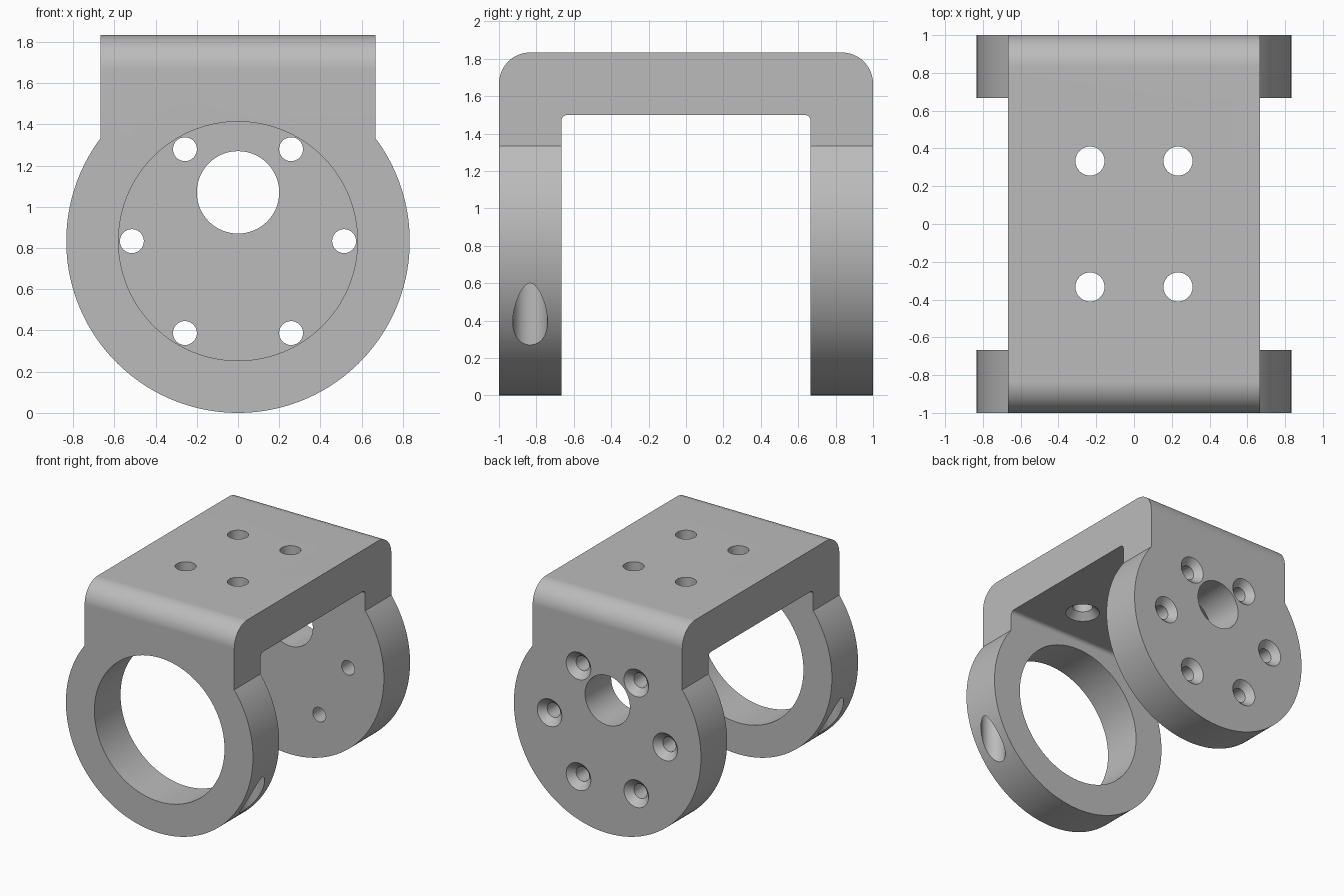
import bpy, bmesh, math
from mathutils import Matrix, Vector

cube = bpy.data.objects.get("Cube")
if cube:
    bpy.data.objects.remove(cube)

metal = bpy.data.materials.new("satin grey metal")
metal.use_nodes = True
GREY = (0.5, 0.5, 0.5, 1)
metal.diffuse_color = GREY
metal.node_tree.nodes["Principled BSDF"].inputs["Base Color"].default_value = GREY

R = 5 / 6          # cheek disc radius, also its centre height
HALF = 2 / 3       # half width of the bridge, and inner half gap
TOP = 11 / 6       # bridge top
UNDER = 1.5        # bridge underside


def arc(cx, cy, r, start, end, n):
    """Points along an arc, angles in degrees."""
    angles = [math.radians(start + (end - start) * i / n) for i in range(n + 1)]
    return [(cx + r * math.cos(a), cy + r * math.sin(a)) for a in angles]


def make_object(name, bm):
    bmesh.ops.recalc_face_normals(bm, faces=bm.faces)
    mesh = bpy.data.meshes.new(name)
    bm.to_mesh(mesh)
    bm.free()
    mesh.materials.append(metal)
    obj = bpy.data.objects.new(name, mesh)
    bpy.context.collection.objects.link(obj)
    return obj


def extrude(name, points, axis, half):
    """Prism of a (horizontal, z) outline, running along axis x or y."""
    bm = bmesh.new()
    if axis == "x":
        verts = [bm.verts.new((-half, u, v)) for u, v in points]
        step = (2 * half, 0, 0)
    else:
        verts = [bm.verts.new((u, -half, v)) for u, v in points]
        step = (0, 2 * half, 0)
    face = bm.faces.new(verts)
    grown = bmesh.ops.extrude_face_region(bm, geom=[face], use_keep_orig=True)
    moved = [g for g in grown["geom"] if isinstance(g, bmesh.types.BMVert)]
    bmesh.ops.translate(bm, verts=moved, vec=step)
    return make_object(name, bm)


cutters = []


def drill(name, origin, direction, profile, sides=48):
    """Cutter turned from (radius, depth) pairs along direction."""
    turn = Vector((0, 0, 1)).rotation_difference(Vector(direction)).to_matrix().to_4x4()
    place = Matrix.Translation(origin) @ turn
    bm = bmesh.new()
    rings = [[bm.verts.new(place @ Vector((x, y, depth)))
              for x, y in arc(0, 0, r, 0, 360 - 360 / sides, sides - 1)]
             for r, depth in profile]
    for low, high in zip(rings, rings[1:]):
        for i in range(sides):
            j = (i + 1) % sides
            bm.faces.new((low[i], low[j], high[j], high[i]))
    bm.faces.new(rings[0])
    bm.faces.new(rings[-1])
    cutters.append(make_object(name, bm))


def countersink(small, big, length):
    """Screw hole with a cone at its mouth."""
    return [(big + 0.02, -0.02), (small, big - small), (small, length)]


# Bracket: arch seen from the side, trimmed by the outline seen from the front
arch = ([(1, -0.1)] + arc(1 - 1 / 6, TOP - 1 / 6, 1 / 6, 0, 90, 16)
        + arc(-1 + 1 / 6, TOP - 1 / 6, 1 / 6, 90, 180, 16) + [(-1, -0.1), (-HALF, -0.1)]
        + arc(-HALF + 0.033, UNDER - 0.033, 0.033, 180, 90, 6)
        + arc(HALF - 0.033, UNDER - 0.033, 0.033, 90, 0, 6) + [(HALF, -0.1)])
bracket = extrude("bracket", arch, "x", 1)

corner = math.degrees(math.asin(0.6))
outline = arc(0, R, R, 180 - corner, 360 + corner, 120) + [(HALF, 2), (-HALF, 2)]
trim = extrude("outline_trim", outline, "y", 1.2)

# Front cheek: wide opening and two blind vertical bores
drill("front_opening", (0, -1.1, R), (0, 1, 0), [(0.58, 0), (0.58, 0.6)], 96)
for side in (-1, 1):
    drill("blind_bore", (side * 0.707, -R, -0.1), (0, 0, 1), [(0.093, 0), (0.093, 0.93)])

# Back cheek: cable hole and a circle of countersunk screw holes
drill("cable_hole", (0, 1.1, 1.07), (0, -1, 0), [(0.2, 0), (0.2, 0.6)], 64)
for x, z in arc(0, R, 0.515, 0, 300, 5):
    drill("cheek_screw_hole", (x, 1, z), (0, -1, 0), countersink(0.058, 0.11, 0.5))

# Bridge: four holes countersunk from underneath
for x in (-0.233, 0.233):
    for y in (-1 / 3, 1 / 3):
        drill("bridge_screw_hole", (x, y, UNDER), (0, 0, 1), countersink(0.077, 0.13, 0.5))

# Carve, then keep only the finished part
for tool, operation in [(trim, "INTERSECT")] + [(c, "DIFFERENCE") for c in cutters]:
    mod = bracket.modifiers.new(tool.name, "BOOLEAN")
    mod.solver = "EXACT"
    mod.operation = operation
    mod.object = tool
graph = bpy.context.evaluated_depsgraph_get()
carved = bpy.data.meshes.new_from_object(bracket.evaluated_get(graph))
bracket.modifiers.clear()
bracket.data = carved
for tool in [trim] + cutters:
    bpy.data.objects.remove(tool)
carved.materials.clear()
carved.materials.append(metal)
for poly in carved.polygons:
    poly.material_index = 0

# Smooth curves, crisp edges, flat faces kept flat
bpy.ops.object.select_all(action="DESELECT")
bracket.select_set(True)
bpy.context.view_layer.objects.active = bracket
bpy.ops.object.shade_smooth_by_angle(angle=math.radians(25))
weighted = bracket.modifiers.new("flat_face_normals", "WEIGHTED_NORMAL")
weighted.keep_sharp = True
